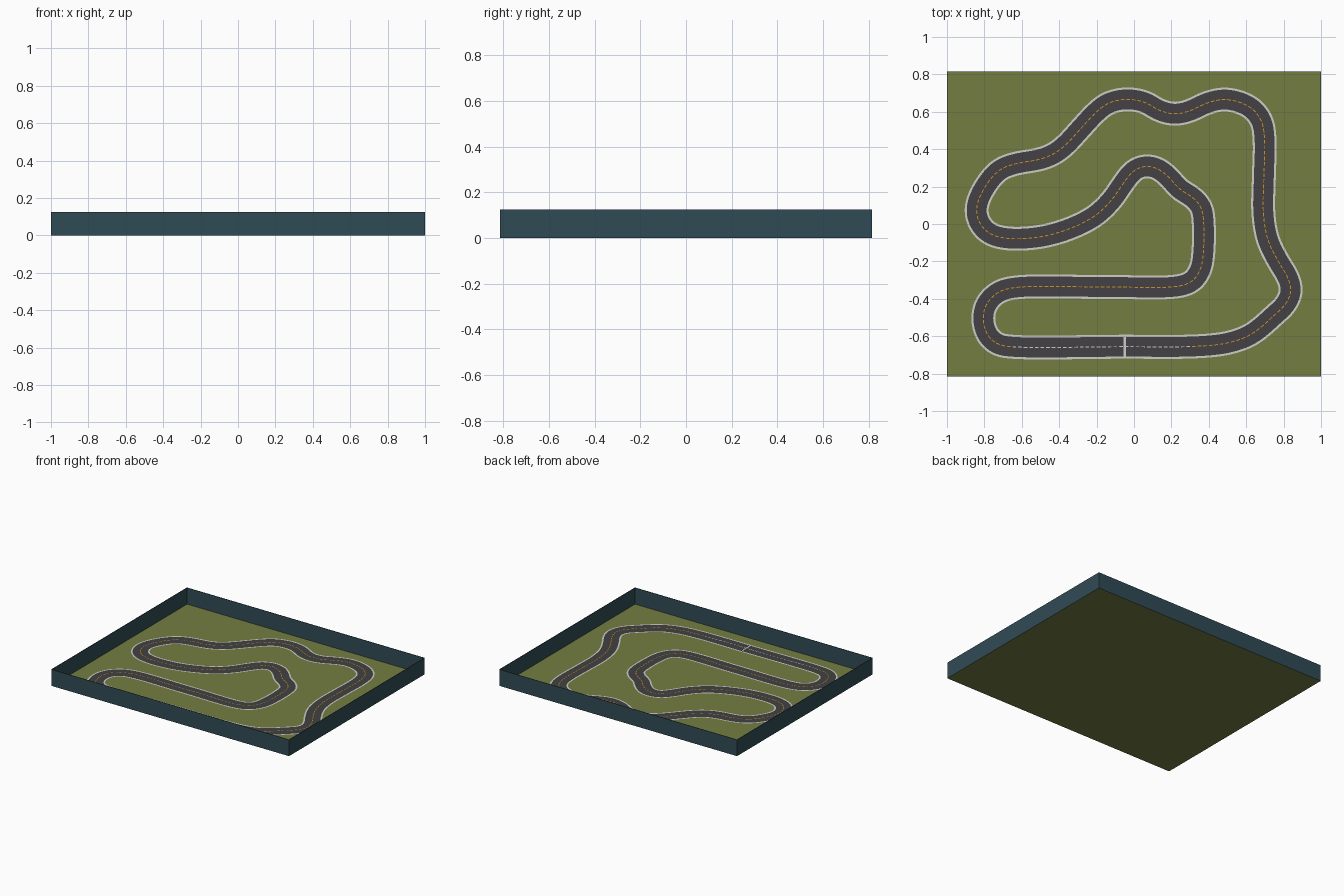
import bpy
import math
from mathutils import Vector

if "Cube" in bpy.data.objects:
    bpy.data.objects.remove(bpy.data.objects["Cube"])

HX, HY, WALL_H, WALL_T = 1.0, 0.815, 0.125, 0.003
ROAD, EDGE = 0.053, 0.064          # half widths of asphalt and of asphalt plus edge line
STEP = 0.01

# Centre line of the circuit, starting on the finish line, anticlockwise
PATH = [
    (-.05, -.656), (.28, -.656), (.43, -.647), (.51, -.634), (.60, -.604), (.66, -.567),
    (.751, -.487), (.81, -.43), (.84, -.358), (.821, -.283), (.773, -.203), (.716, -.085),
    (.692, .053), (.694, .24), (.698, .455), (.682, .551), (.628, .62), (.543, .658),
    (.468, .666), (.382, .644), (.297, .604), (.217, .588), (.136, .607), (.056, .652),
    (-.045, .667), (-.142, .644), (-.206, .594), (-.291, .503), (-.366, .422), (-.425, .377),
    (-.495, .348), (-.639, .321), (-.719, .289), (-.783, .219), (-.832, .128), (-.843, .07),
    (-.826, .005), (-.773, -.051), (-.693, -.075), (-.586, -.078), (-.452, -.059), (-.307, -.01),
    (-.2, .05), (-.115, .134), (-.056, .219), (.003, .289), (.067, .31), (.131, .294),
    (.19, .246), (.243, .187), (.318, .139), (.361, .086), (.372, .016), (.372, -.134),
    (.356, -.241), (.313, -.305), (.243, -.332), (-.184, -.336), (-.639, -.34), (-.725, -.364),
    (-.789, -.428), (-.807, -.508), (-.783, -.594), (-.73, -.642), (-.655, -.656),
]


def material(name, rgb):
    m = bpy.data.materials.new(name)
    m.diffuse_color = (*rgb, 1)
    m.use_nodes = True
    m.node_tree.nodes["Principled BSDF"].inputs["Base Color"].default_value = m.diffuse_color
    return m


GRASS = material("grass_green", (0.174, 0.205, 0.054))
WALL = material("wall_blue_grey", (0.030, 0.070, 0.090))
ASPHALT = material("asphalt_grey", (0.056, 0.053, 0.056))
WHITE = material("line_white", (0.62, 0.62, 0.58))
ORANGE = material("dash_orange", (0.62, 0.29, 0.02))


def add_mesh(name, verts, faces, mat):
    me = bpy.data.meshes.new(name)
    me.from_pydata(verts, [], faces)
    me.materials.append(mat)
    ob = bpy.data.objects.new(name, me)
    bpy.context.collection.objects.link(ob)
    return ob


def add_box(name, lo, hi, mat):
    v = [(x, y, z) for z in (lo[2], hi[2]) for y in (lo[1], hi[1]) for x in (lo[0], hi[0])]
    f = [(0, 2, 3, 1), (4, 5, 7, 6), (0, 1, 5, 4), (2, 6, 7, 3), (0, 4, 6, 2), (1, 3, 7, 5)]
    return add_mesh(name, v, f, mat)


def smooth_loop(pts):
    """Closed centripetal spline, resampled evenly and lightly smoothed."""
    p = [Vector(q) for q in pts]
    n, fine = len(p), []
    for i in range(n):
        a, b, c, d = p[i - 1], p[i], p[(i + 1) % n], p[(i + 2) % n]
        t0, t1, t2 = (math.sqrt((v - u).length) for u, v in ((a, b), (b, c), (c, d)))
        m1 = t1 * ((b - a) / t0 - (c - a) / (t0 + t1) + (c - b) / t1)
        m2 = t1 * ((c - b) / t1 - (d - b) / (t1 + t2) + (d - c) / t2)
        for k in range(40):
            s = k / 40
            fine.append((2*s**3 - 3*s*s + 1) * b + (s**3 - 2*s*s + s) * m1
                        + (3*s*s - 2*s**3) * c + (s**3 - s*s) * m2)
    total = sum((fine[i] - fine[i - 1]).length for i in range(len(fine)))
    count = 3 * round(total / STEP / 3)
    out, walked, nxt = [], 0.0, 0.0
    for i, u in enumerate(fine):
        v = fine[(i + 1) % len(fine)]
        seg = (v - u).length
        while nxt < walked + seg and len(out) < count:
            out.append(u.lerp(v, (nxt - walked) / seg))
            nxt += total / count
        walked += seg
    for _ in range(10):
        out = [(out[i - 1] + 2 * out[i] + out[(i + 1) % len(out)]) / 4 for i in range(len(out))]
    return out


line = smooth_loop(PATH)
N = len(line)


def side(i, off, z):
    """Point at a sideways offset (left positive) from the centre line."""
    t = (line[(i + 1) % N] - line[i - 1]).normalized()
    return (line[i].x - t.y * off, line[i].y + t.x * off, z)


def ribbon(name, a, b, z, mat, keep=lambda i: True):
    verts = [side(i, o, z) for i in range(N) for o in (a, b)]
    faces = []
    for i in range(N):
        if keep(i):
            j = (i + 1) % N
            faces.append((2*i, 2*j, 2*j + 1, 2*i + 1))
    ob = add_mesh(name, verts, faces, mat)
    return ob


# Ground sheet
add_mesh("grass_ground", [(-HX, -HY, 0), (HX, -HY, 0), (HX, HY, 0), (-HX, HY, 0)],
         [(0, 1, 2, 3)], GRASS)

# Thin perimeter walls
for s, end in ((-1, "front"), (1, "back")):
    y = sorted((s * HY, s * (HY - WALL_T)))
    add_box(end + "_wall", (-HX, y[0], 0), (HX, y[1], WALL_H), WALL)
for s, end in ((-1, "left"), (1, "right")):
    x = sorted((s * HX, s * (HX - WALL_T)))
    add_box(end + "_wall", (x[0], -HY + WALL_T, 0), (x[1], HY - WALL_T, WALL_H), WALL)

# Road surface and its two edge lines
ribbon("road_surface", -ROAD, ROAD, 0.002, ASPHALT)
ribbon("inner_edge_line", ROAD, EDGE, 0.002, WHITE)
ribbon("outer_edge_line", -EDGE, -ROAD, 0.002, WHITE)


# Centre dashes: white on the start straight, orange elsewhere
def on_straight(i):
    p = line[i]
    return p.y < -0.64 and -0.66 < p.x < 0.3


ribbon("orange_centre_dashes", -0.0025, 0.0025, 0.004, ORANGE,
       lambda i: i % 3 < 2 and not on_straight(i))
ribbon("white_centre_dashes", -0.0025, 0.0025, 0.004, WHITE,
       lambda i: i % 3 < 2 and on_straight(i))

# Finish line across the straight
add_box("finish_line", (-0.056, -0.656 - ROAD, 0.002), (-0.044, -0.656 + ROAD, 0.005), WHITE)

# Drop unused dash vertices
for ob in bpy.data.objects:
    if "dashes" in ob.name:
        me = ob.data
        used = sorted({v for f in me.polygons for v in f.vertices})
        idx = {v: k for k, v in enumerate(used)}
        verts = [me.vertices[v].co.copy() for v in used]
        faces = [[idx[v] for v in f.vertices] for f in me.polygons]
        me.clear_geometry()
        me.from_pydata(verts, [], faces)
